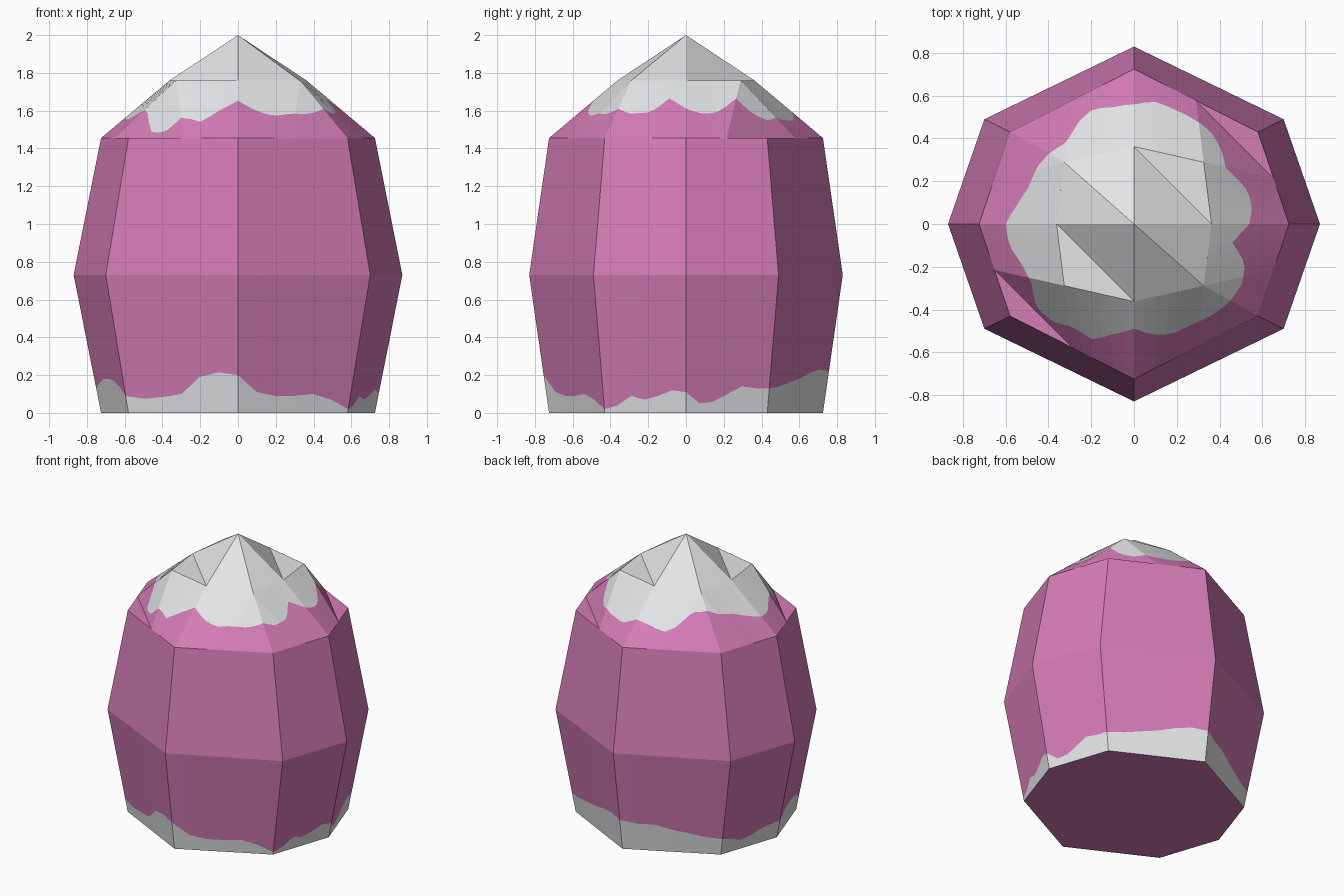
import bpy, math
from mathutils import Vector

if "Cube" in bpy.data.objects:
    bpy.data.objects.remove(bpy.data.objects["Cube"])


def material(name, rgb):
    m = bpy.data.materials.new(name)
    m.diffuse_color = (*rgb, 1)
    m.use_nodes = True
    m.node_tree.nodes["Principled BSDF"].inputs["Base Color"].default_value = m.diffuse_color
    return m


PINK, WHITE = 0, 1
mats = [material("pink", (0.66, 0.20, 0.47)), material("white", (0.77, 0.78, 0.79))]


class Builder:
    """Collects faces with shared vertices, dropping repeated corners."""
    def __init__(self):
        self.index, self.verts, self.faces, self.cols = {}, [], [], []

    def face(self, pts, col):
        ids = []
        for p in pts:
            key = tuple(round(c, 5) for c in p)
            if key not in self.index:
                self.index[key] = len(self.verts)
                self.verts.append(key)
            if self.index[key] not in ids:
                ids.append(self.index[key])
        if len(ids) > 2:
            self.faces.append(ids)
            self.cols.append(col)

    def finish(self, name):
        me = bpy.data.meshes.new(name)
        me.from_pydata(self.verts, [], self.faces)
        for m in mats:
            me.materials.append(m)
        for poly, c in zip(me.polygons, self.cols):
            poly.material_index = c
        ob = bpy.data.objects.new(name, me)
        bpy.context.collection.objects.link(ob)
        return ob


def octagon(ax, ay, dx, dy, z):
    pts = [(ax, 0), (dx, dy), (0, ay), (-dx, dy), (-ax, 0), (-dx, -dy), (0, -ay), (dx, -dy)]
    return [Vector((x, y, z)) for x, y in pts]


def densify(ring, k):
    n = len(ring)
    return [ring[i].lerp(ring[(i + 1) % n], j / k) for i in range(n) for j in range(k)]


Z_MID, Z_RIM, Z_INNER, Z_TOP = 0.73, 1.455, 1.76, 2.0
base = octagon(0.725, 0.725, 0.58, 0.43, 0)
middle = octagon(0.87, 0.83, 0.70, 0.49, Z_MID)
rim = octagon(0.725, 0.725, 0.58, 0.43, Z_RIM)

# Body: eight-sided barrel with a ragged white border at its foot
foot = [.11, .05, .06, .10, .14, .13,  .13, .14, .16, .18, .21, .23,
        .22, .20, .20, .17, .15, .13,  .12, .10, .07, .08, .11, .12,
        .13, .16, .18, .18, .17, .14,  .09, .075, .085, .10, .19, .215,
        .20, .11, .09, .09, .10, .07,  .02, .04, .09, .07, .09, .12]
body = Builder()
low, mid = densify(base, 6), densify(middle, 6)
edge = [a.lerp(b, h / Z_MID) for a, b, h in zip(low, mid, foot)]
for i in range(48):
    j = (i + 1) % 48
    body.face([low[i], low[j], edge[j], edge[i]], WHITE)
    body.face([edge[i], edge[j], mid[j], mid[i]], PINK)
for i in range(8):
    j = (i + 1) % 8
    body.face([middle[i], middle[j], rim[j], rim[i]], PINK)
body.face(base[::-1], PINK)
body.finish("barrel_body")

# Cap: faceted roof, two opposite quarters ridged and two folded inward
apex = Vector((0, 0, Z_TOP))
outer, inner = [], []
cap = Builder()
for q in range(4):
    A, R, B = rim[2 * q], rim[2 * q + 1], rim[(2 * q + 2) % 8]
    m1, m2 = (A + R) / 2, (R + B) / 2
    a, b, c = A / 2, B / 2, (A + R + B) / 4
    for p in (a, b, c):
        p.z = Z_INNER
    if q % 2:                                   # ridged quarter
        corner = R
        cap.face([apex, a, c], WHITE)
        cap.face([apex, c, b], WHITE)
    else:                                       # folded quarter with flat ledges
        corner = (m1 + m2) / 2
        cap.face([apex, a, b], WHITE)
        cap.face([a, c, b], WHITE)
        cap.face([m1, R, m2], PINK)
    outer += [A, m1, corner, m2]
    inner += [a, c, c, c]

# Ragged white border on the cap: radius seen from above, every 10 degrees
radius = [.54, .56, .545, .497, .535, .56, .565, .567, .58, .56, .555, .57,
          .54, .495, .515, .525, .52, .55, .60, .59, .555, .553, .597, .595,
          .555, .575, .52, .49, .525, .545, .54, .56, .575, .578, .553, .46]


def border_radius(p):
    t = math.degrees(math.atan2(p.y, p.x)) % 360 / 10
    i = int(t) % 36
    return radius[i] + (radius[(i + 1) % 36] - radius[i]) * (t - int(t))


def border_point(o, n):
    lo, hi = 0.02, 0.98
    for _ in range(20):
        f = (lo + hi) / 2
        p = o.lerp(n, f)
        if p.xy.length > border_radius(p):
            lo = f
        else:
            hi = f
    return o.lerp(n, lo)


out, inn = densify(outer, 6), densify(inner, 6)
edge = [border_point(o, n) for o, n in zip(out, inn)]
for i in range(96):
    j = (i + 1) % 96
    cap.face([out[i], out[j], edge[j], edge[i]], PINK)
    cap.face([edge[i], edge[j], inn[j], inn[i]], WHITE)
cap.finish("pointed_cap")
